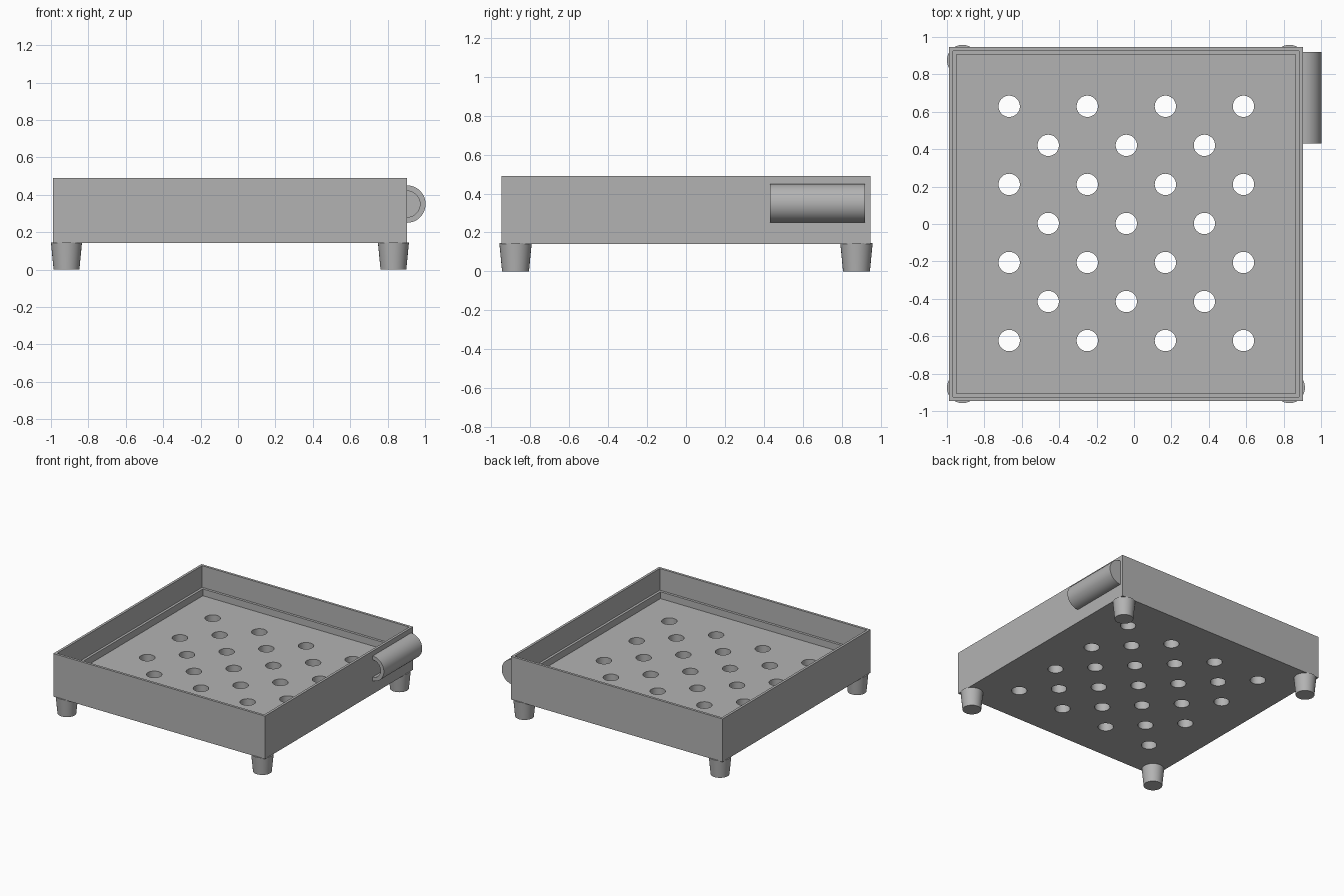
import bpy, bmesh
from math import pi, cos, sin, radians
from mathutils import Matrix, Vector

if "Cube" in bpy.data.objects:
    bpy.data.objects.remove(bpy.data.objects["Cube"], do_unlink=True)

grey = bpy.data.materials.new("plain grey")
grey.use_nodes = True
grey.diffuse_color = (0.45, 0.45, 0.45, 1)
grey.node_tree.nodes["Principled BSDF"].inputs["Base Color"].default_value = (0.45, 0.45, 0.45, 1)

CX = -0.043            # middle of the tray
HALF = 0.946           # half the tray width
BASE, TOP, LEDGE, FLOOR = 0.142, 0.49, 0.315, 0.26
LIP = 0.02             # wall and ledge width


def make(name, bm):
    bmesh.ops.recalc_face_normals(bm, faces=bm.faces)
    mesh = bpy.data.meshes.new(name)
    bm.to_mesh(mesh)
    bm.free()
    mesh.materials.append(grey)
    obj = bpy.data.objects.new(name, mesh)
    bpy.context.collection.objects.link(obj)
    return obj


def smooth(obj):
    bpy.ops.object.select_all(action="DESELECT")
    obj.select_set(True)
    bpy.context.view_layer.objects.active = obj
    bpy.ops.object.shade_smooth_by_angle(angle=radians(30))


def cone(bm, x, y, z0, z1, r0, r1, sides):
    bmesh.ops.create_cone(bm, cap_ends=True, segments=sides, radius1=r0, radius2=r1, depth=z1 - z0,
                          matrix=Matrix.Translation((x, y, (z0 + z1) / 2)))


# Tray: square rings from the underside, over the rim and ledge, to the floor
bm = bmesh.new()
rings = []
for inset, z in [(0, BASE), (0, TOP), (LIP, TOP), (LIP, LEDGE), (2 * LIP, LEDGE), (2 * LIP, FLOOR)]:
    h = HALF - inset
    rings.append([bm.verts.new((CX + sx * h, sy * h, z))
                  for sx, sy in ((-1, -1), (1, -1), (1, 1), (-1, 1))])
for a, b in zip(rings, rings[1:]):
    for i in range(4):
        j = (i + 1) % 4
        bm.faces.new((a[i], a[j], b[j], b[i]))
bm.faces.new(rings[0])
bm.faces.new(rings[-1])
tray = make("tray", bm)

# Drain holes: two interleaved square grids drilled through the floor
STEP = 0.4175
bm = bmesh.new()
for n in (4, 3):
    for i in range(n):
        for j in range(n):
            cone(bm, CX + 0.002 + (i - (n - 1) / 2) * STEP, 0.003 + (j - (n - 1) / 2) * STEP,
                 BASE - 0.1, FLOOR + 0.1, 0.057, 0.057, 48)
drill = make("hole_cutter", bm)
drill.hide_render = True
cut = tray.modifiers.new("holes", "BOOLEAN")
cut.operation = "DIFFERENCE"
cut.solver = "EXACT"
cut.object = drill
bpy.context.view_layer.objects.active = tray
bpy.ops.object.modifier_apply(modifier=cut.name)
bpy.data.objects.remove(drill, do_unlink=True)
smooth(tray)

# Tapered feet
for side, sx in (("right", -1), ("left", 1)):
    for end, sy in (("front", -1), ("back", 1)):
        bm = bmesh.new()
        cone(bm, CX + sx * 0.874, sy * 0.875, 0, BASE + 0.003, 0.069, 0.083, 48)
        smooth(make(f"{end}_{side}_foot", bm))

# Spout: half pipe on the left wall, open at the front and closed at the back
WALL, MID, R_OUT, R_IN = CX + HALF, 0.35, 0.1, 0.07
FRONT, BACK, CAP = 0.43, 0.92, 0.03
N = 32
bm = bmesh.new()


def arc(r, y):
    return [bm.verts.new((WALL + r * cos(a), y, MID + r * sin(a)))
            for a in (pi * k / N - pi / 2 for k in range(N + 1))]


arcs = [arc(R_OUT, BACK), arc(R_OUT, FRONT), arc(R_IN, FRONT), arc(R_IN, BACK - CAP)]
for a, b in zip(arcs, arcs[1:]):
    for k in range(N):
        bm.faces.new((a[k], a[k + 1], b[k + 1], b[k]))
bm.faces.new(arcs[0])
bm.faces.new(arcs[-1])
# Flat side that sits against the wall
bm.faces.new([a[0] for a in arcs] + [a[-1] for a in reversed(arcs)])
smooth(make("side_spout", bm))
